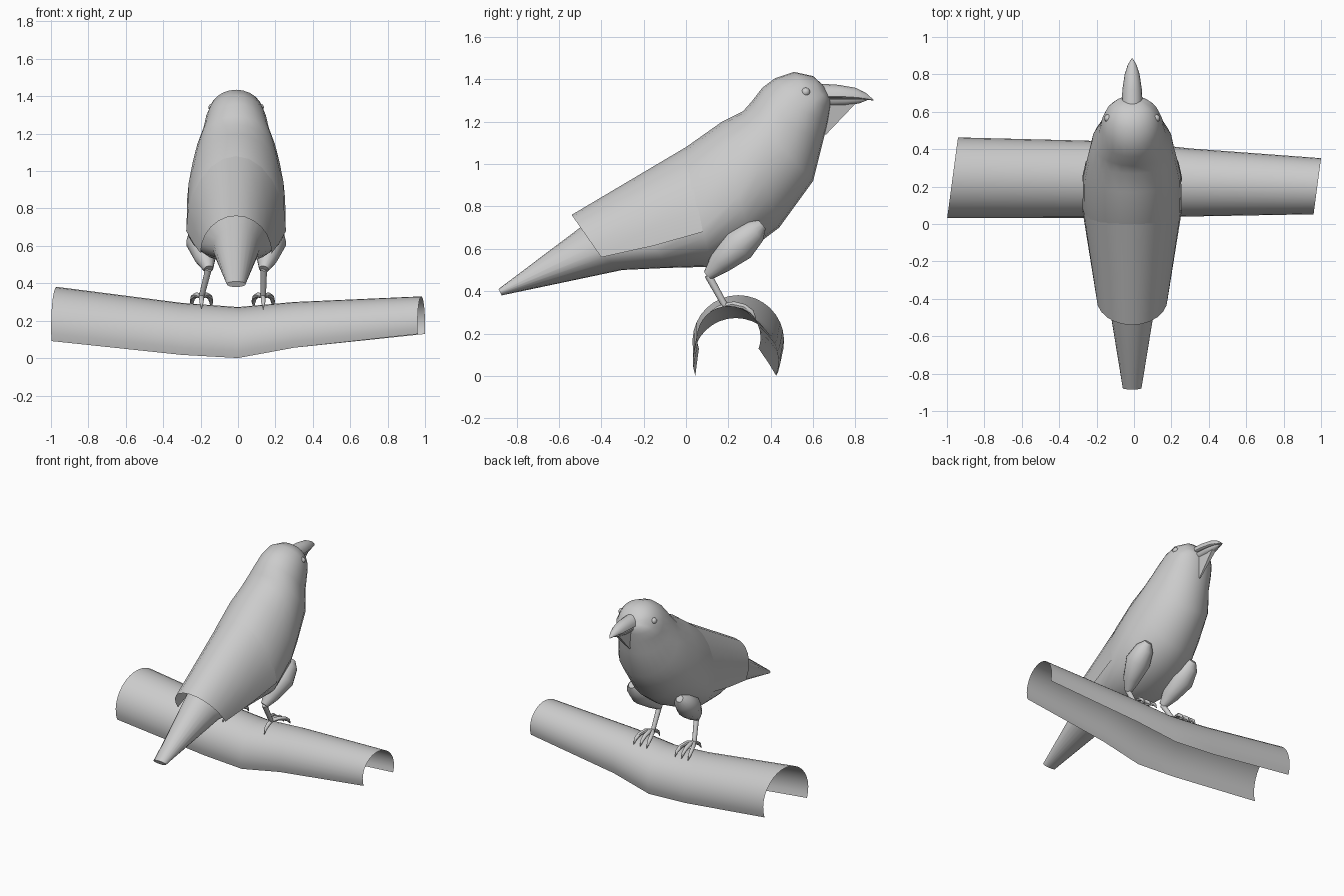
import bpy, math
from mathutils import Vector

if "Cube" in bpy.data.objects:
    bpy.data.objects.remove(bpy.data.objects["Cube"])

CX = -0.01   # bird centre line


def make(name, rings, closed=True, caps=True):
    """Skin a list of point rings into a mesh object."""
    n = len(rings[0])
    verts = [p for r in rings for p in r]
    faces = []
    for i in range(len(rings) - 1):
        for j in range(n if closed else n - 1):
            k = (j + 1) % n
            faces.append((i * n + j, i * n + k, (i + 1) * n + k, (i + 1) * n + j))
    if caps and closed:
        faces.append(tuple(range(n))[::-1])
        faces.append(tuple(range((len(rings) - 1) * n, len(rings) * n)))
    me = bpy.data.meshes.new(name)
    me.from_pydata(verts, [], faces)
    ob = bpy.data.objects.new(name, me)
    bpy.context.collection.objects.link(ob)
    return ob


def section(top, mid, bot, w, n=24, half=False):
    """Egg-shaped ring: separate half ellipses above and below the middle."""
    top, mid, bot = (Vector((CX, *p)) for p in (top, mid, bot))
    pts = []
    for i in range(n // 2 + 1 if half else n):
        a = 2 * math.pi * i / n
        s = math.sin(a)
        p = mid + ((top - mid) * s if s >= 0 else (bot - mid) * -s)
        p.x += w * math.cos(a)
        pts.append(p)
    return pts


def tube(name, path, radii, n=10):
    path = [Vector(p) for p in path]
    rings = []
    for i, p in enumerate(path):
        t = (path[min(i + 1, len(path) - 1)] - path[max(i - 1, 0)]).normalized()
        u = t.cross(Vector((1, 0, 0))).normalized()
        v = t.cross(u)
        rings.append([p + radii[i] * (u * math.cos(2 * math.pi * j / n) + v * math.sin(2 * math.pi * j / n))
                      for j in range(n)])
    return make(name, rings)


# Body running from the tail tip to the face
body = [
    ((-.885, .41), (-.878, .395), (-.87, .38), .05),
    ((-.50, .70), (-.42, .58), (-.30, .50), .125),
    ((-.25, .87), (-.15, .61), (-.08, .51), .20),
    ((0, 1.08), (.08, .70), (.12, .515), .265),
    ((.17, 1.20), (.25, .85), (.32, .61), .262),
    ((.27, 1.25), (.35, .98), (.44, .70), .24),
    ((.31, 1.295), (.44, 1.09), (.60, .92), .215),
    ((.36, 1.36), (.48, 1.19), (.645, 1.10), .18),
    ((.42, 1.405), (.53, 1.26), (.67, 1.20), .165),
    ((.51, 1.435), (.58, 1.31), (.68, 1.26), .145),
    ((.60, 1.415), (.63, 1.34), (.685, 1.29), .105),
    ((.65, 1.37), (.66, 1.34), (.68, 1.315), .055),
]
make("body", [section(*s) for s in body])

# Folded wings: a shell over the back, open at the rear
wings = [
    ((-.54, .76), (-.40, .56), (0, 0), .19),
    ((-.27, .92), (-.15, .615), (0, 0), .23),
    ((0, 1.08), (.08, .68), (0, 0), .267),
]
make("folded_wings", [section(*s, half=True) for s in wings], closed=False)

# Beak halves
upper = [(.62, 1.38, 1.32, 1.31, .057), (.72, 1.374, 1.32, 1.31, .052), (.80, 1.36, 1.315, 1.308, .04),
         (.85, 1.335, 1.31, 1.304, .024), (.885, 1.304, 1.302, 1.30, .003)]
lower = [(.62, 1.31, 1.305, 1.268, .05), (.75, 1.31, 1.305, 1.275, .04), (.82, 1.31, 1.305, 1.287, .024),
         (.86, 1.306, 1.305, 1.303, .003)]
for name, rows in (("upper_beak", upper), ("lower_beak", lower)):
    make(name, [section((y, t), (y, m), (y, b), w, 16) for y, t, m, b, w in rows])

# Pointed chin feathers below the beak
make("chin_feathers", [
    [Vector((CX + x, y, z)) for x, y, z in ((-.03, .65, 1.28), (.03, .65, 1.28), (.015, .80, 1.285), (-.015, .80, 1.285))],
    [Vector((CX + x, y, z)) for x, y, z in ((-.004, .64, 1.14), (.004, .64, 1.14), (.004, .662, 1.14), (-.004, .662, 1.14))],
])

# Eyes and legs on both sides
for side, label in ((1, "right"), (-1, "left")):
    bpy.ops.mesh.primitive_uv_sphere_add(segments=14, ring_count=8, radius=.021,
                                         location=(CX + side * .128, .565, 1.34))
    bpy.context.object.name = label + "_eye"

    fx = .135 if side > 0 else -.195      # foot position along the branch
    ankle = (CX + side * .148, .105, .475)
    foot = (fx, .185, .33)
    tube(label + "_thigh",
         [(CX + side * .19, .36, .715), (CX + side * .19, .325, .685), (CX + side * .185, .25, .62),
          (CX + side * .165, .16, .535), ankle],
         [.025, .06, .083, .057, .026], 14)
    tube(label + "_shank", [ankle, foot], [.018, .015])

    # Three front toes and one back toe, each ending in a claw
    for i, dx in enumerate((-.045, 0, .045)):
        tube(f"{label}_front_toe_{i + 1}",
             [foot, (fx + dx * .6, .225, .338), (fx + dx, .275, .325), (fx + dx * 1.15, .31, .302),
              (fx + dx * 1.15, .33, .27)],
             [.013, .014, .014, .011, .002], 8)
    tube(label + "_back_toe",
         [foot, (fx, .155, .318), (fx, .125, .298), (fx, .105, .262)],
         [.013, .013, .011, .002], 8)

# Branch: bent open-bottomed bark shell (x, y, z, radius, end slant)
branch = [(-.97, .247, .165, .216, .029), (-.30, .24, .088, .207, 0), (0, .235, .07, .203, 0),
          (.30, .222, .118, .182, 0), (.98, .202, .18, .15, .02)]
rings = []
for x, y, z, r, slant in branch:
    angles = [math.radians(-20 + 220 * i / 20) for i in range(21)]
    rings.append([Vector((x + slant * math.cos(a), y + r * math.cos(a), z + r * math.sin(a))) for a in angles])
make("branch", rings, closed=False)

# Smooth shading that keeps sharp edges
bpy.ops.object.select_all(action='SELECT')
bpy.context.view_layer.objects.active = bpy.data.objects["body"]
bpy.ops.object.shade_smooth_by_angle(angle=math.radians(45))
